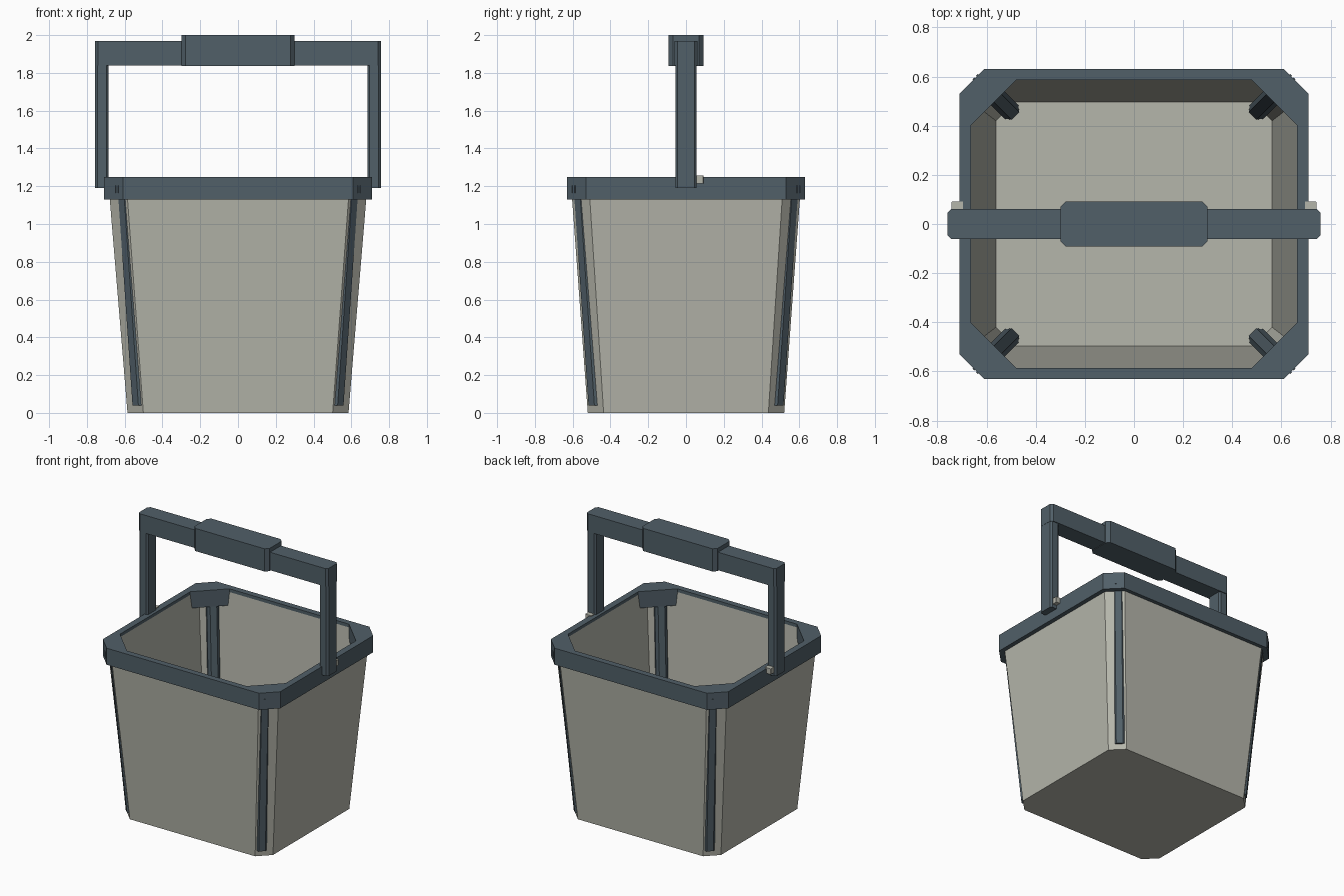
import bpy, bmesh, math
from mathutils import Vector

if "Cube" in bpy.data.objects:
    bpy.data.objects.remove(bpy.data.objects["Cube"])


def material(name, rgb):
    m = bpy.data.materials.new(name)
    m.diffuse_color = (*rgb, 1)
    m.use_nodes = True
    m.node_tree.nodes["Principled BSDF"].inputs["Base Color"].default_value = m.diffuse_color
    return m


SLATE = material("slate grey", (0.082, 0.115, 0.138))
STONE = material("stone beige", (0.46, 0.465, 0.405))


def octagon(hx, hy, cut, z, cx=0, cy=0):
    """Rectangle with cut corners as a ring of eight points."""
    return [Vector((cx + x, cy + y, z)) for x, y in (
        (hx, -hy + cut), (hx, hy - cut), (hx - cut, hy), (-hx + cut, hy),
        (-hx, hy - cut), (-hx, -hy + cut), (-hx + cut, -hy), (hx - cut, -hy))]


def loft(name, rings, mat, closed=False):
    """Skin a list of rings, capped at both ends or joined in a loop."""
    bm = bmesh.new()
    vs = [[bm.verts.new(p) for p in r] for r in rings]
    n = len(rings[0])
    pairs = list(zip(vs, vs[1:]))
    if closed:
        pairs.append((vs[-1], vs[0]))
    for a, b in pairs:
        for i in range(n):
            j = (i + 1) % n
            bm.faces.new((a[i], a[j], b[j], b[i]))
    if not closed:
        bm.faces.new(vs[0])
        bm.faces.new(vs[-1])
    bmesh.ops.recalc_face_normals(bm, faces=bm.faces)
    me = bpy.data.meshes.new(name)
    bm.to_mesh(me)
    bm.free()
    me.materials.append(mat)
    ob = bpy.data.objects.new(name, me)
    bpy.context.collection.objects.link(ob)
    return ob


def block(name, x0, x1, y0, y1, z0, z1, cut, mat):
    """Box with cut vertical edges."""
    hx, hy, cx, cy = (x1 - x0) / 2, (y1 - y0) / 2, (x0 + x1) / 2, (y0 + y1) / 2
    return loft(name, [octagon(hx, hy, cut, z, cx, cy) for z in (z0, z1)], mat)


# Tapered bucket with a thin wall and inner floor
loft("bucket_body", [
    octagon(0.585, 0.52, 0.084, 0),
    octagon(0.688, 0.611, 0.095, 1.24),
    octagon(0.664, 0.587, 0.088, 1.24),
    octagon(0.562, 0.497, 0.077, 0.025)], STONE)

# Rim band with wide inner corner gussets
loft("rim", [
    octagon(0.71, 0.63, 0.10, 1.13), octagon(0.71, 0.63, 0.10, 1.25),
    octagon(0.663, 0.586, 0.185, 1.25), octagon(0.663, 0.586, 0.185, 1.13)],
    SLATE, closed=True)

# Diagonal corner posts following the taper, with small ribs on the rim
PROFILE = [(0, -0.022), (0, 0.022), (-0.02, 0.04), (-0.062, 0.04),
           (-0.085, 0.022), (-0.085, -0.022), (-0.062, -0.04), (-0.02, -0.04)]
S = math.sqrt(0.5)
for sx in (-1, 1):
    for sy in (-1, 1):
        def diag(r, t, z):
            return Vector((sx * (r + t) * S, sy * (r - t) * S, z))
        loft("corner_post", [
            [diag(radius + r, 0.03 + t, z) for r, t in PROFILE]
            for radius, z in ((0.738, 0.04), (0.848, 1.18))], SLATE)
        for t in (0.023, 0.043):
            loft("corner_rib", [
                [diag(r, t + d, z) for r, d in
                 ((0.86, -0.005), (0.881, -0.005), (0.881, 0.005), (0.86, 0.005))]
                for z in (1.165, 1.205)], SLATE)

# Handle: side arms, crossbar and thick grip
for s in (-1, 1):
    xs = sorted((s * 0.685, s * 0.757))
    block("handle_arm", *xs, -0.056, 0.056, 1.19, 1.86, 0.012, SLATE)
    # Small stop tab behind each arm
    xs = sorted((s * 0.695, s * 0.742))
    block("stop_tab", *xs, 0.03, 0.092, 1.215, 1.256, 0.002, STONE)
block("handle_bar", -0.758, 0.758, -0.062, 0.062, 1.84, 1.97, 0.016, SLATE)
block("grip", -0.30, 0.30, -0.092, 0.092, 1.836, 2.0, 0.023, SLATE)
